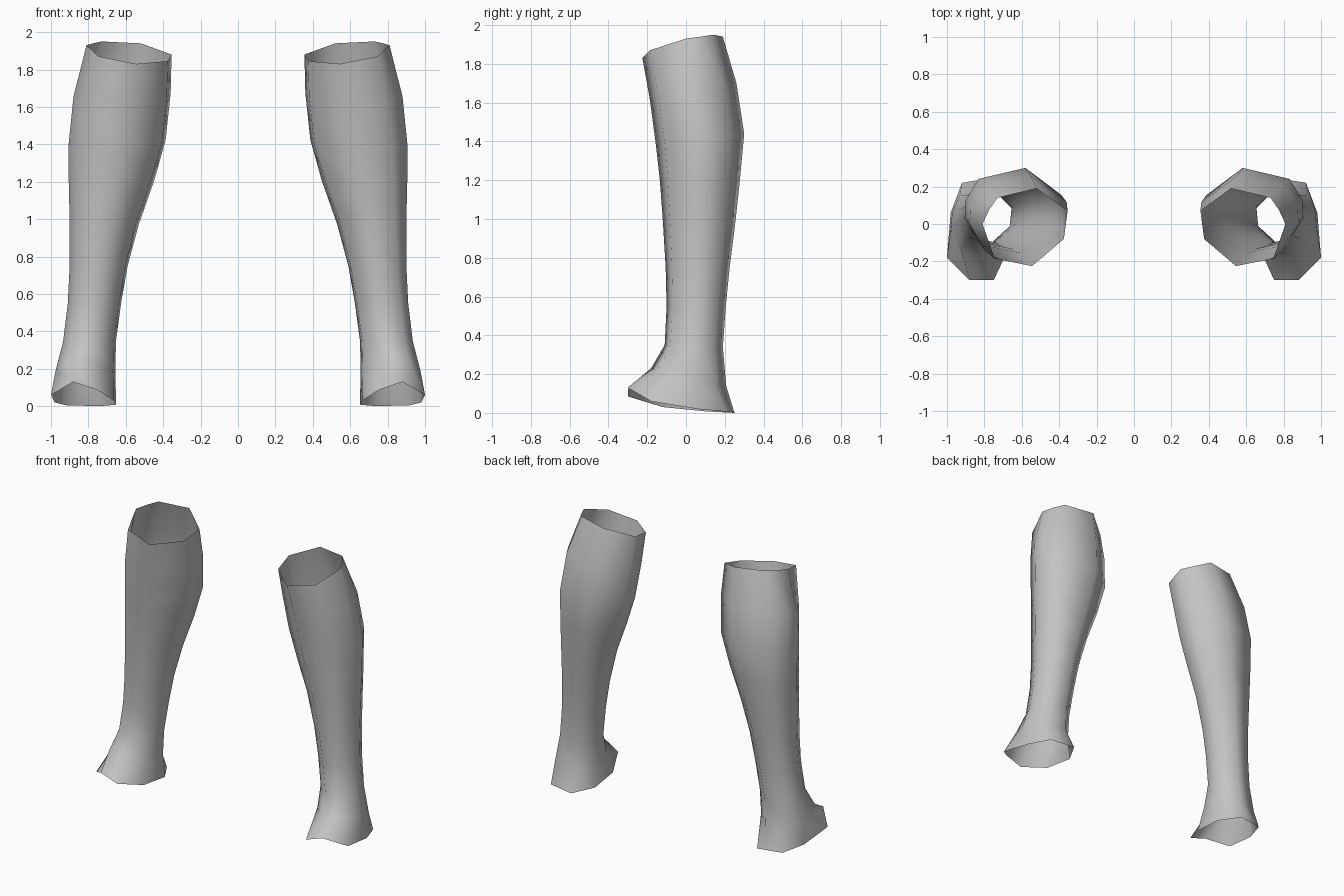
import bpy, bmesh, math

cube = bpy.data.objects.get("Cube")
if cube:
    bpy.data.objects.remove(cube, do_unlink=True)

# Single plain grey
grey = bpy.data.materials.new("light grey")
grey.use_nodes = True
colour = (0.55, 0.55, 0.55, 1)
grey.diffuse_color = colour
grey.node_tree.nodes["Principled BSDF"].inputs["Base Color"].default_value = colour

# Cross-section of the calf: (inner to outer, front to back), both 0..1
SECTION = [(.42, 0), (.84, .1), (1, .42), (.99, .62),
           (.86, .87), (.375, 1), (0, .68), (.04, .33)]

# Slanted open rim below the knee
TOP = [(.545, -.225, 1.83), (.745, -.185, 1.87), (.81, .0, 1.93), (.775, .075, 1.94),
       (.73, .14, 1.95), (.52, .19, 1.94), (.355, .07, 1.88), (.375, -.08, 1.845)]

# Inner x, outer x, front y, back y, front z, back z of each ring
RINGS = [
    (.36, .88, -.187, .26, 1.62, 1.70),
    (.387, .905, -.155, .30, 1.38, 1.44),
    (.45, .905, -.135, .278, 1.20, 1.20),
    (.53, .90, -.12, .252, 1.0, .96),
    (.59, .90, -.105, .225, .75, .75),
    (.625, .91, -.10, .205, .55, .55),
    (.653, .935, -.11, .19, .35, .34),
    (.655, .975, -.18, .207, .23, .14),
]

# Open rim across the instep and heel
BOTTOM = [(.75, -.30, .085), (.88, -.30, .13), (1.0, -.18, .06), (.98, .06, .02),
          (.92, .22, .005), (.74, .25, 0), (.652, .10, .008), (.665, -.12, .03)]


def ring_points(xi, xo, yf, yb, zf, zb):
    return [(xi + (xo - xi) * u, yf + (yb - yf) * v, zf + (zb - zf) * v)
            for u, v in SECTION]


def lower_leg(name, side):
    bm = bmesh.new()
    rows = [TOP] + [ring_points(*r) for r in RINGS] + [BOTTOM]
    loops = [[bm.verts.new((side * x, y, z)) for x, y, z in row] for row in rows]
    n = len(SECTION)
    for upper, lower in zip(loops, loops[1:]):
        for i in range(n):
            j = (i + 1) % n
            quad = [upper[i], lower[i], lower[j], upper[j]]
            bm.faces.new(quad if side > 0 else quad[::-1])
    mesh = bpy.data.meshes.new(name)
    bm.to_mesh(mesh)
    bm.free()
    mesh.materials.append(grey)
    mesh.shade_smooth()
    obj = bpy.data.objects.new(name, mesh)
    bpy.context.collection.objects.link(obj)


lower_leg("left_lower_leg", 1)
lower_leg("right_lower_leg", -1)
